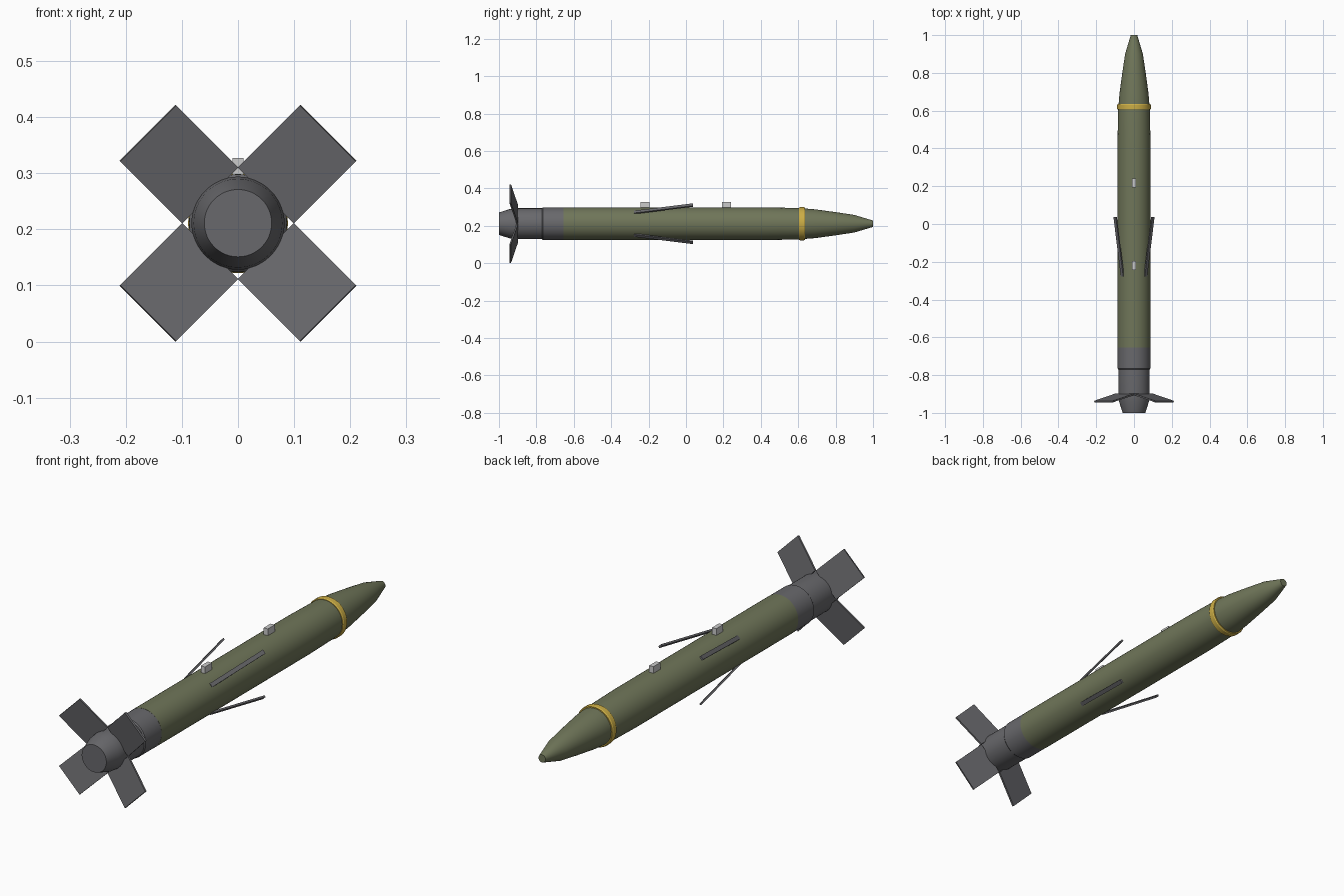
import bpy, bmesh, math
from mathutils import Matrix, Vector

if "Cube" in bpy.data.objects:
    bpy.data.objects.remove(bpy.data.objects["Cube"])

CZ = 0.211  # height of the long axis


def material(name, rgb):
    m = bpy.data.materials.new(name)
    m.diffuse_color = (*rgb, 1)
    m.use_nodes = True
    m.node_tree.nodes["Principled BSDF"].inputs["Base Color"].default_value = m.diffuse_color
    return m


green = material("olive", (0.16, 0.18, 0.10))
yellow = material("yellow", (0.60, 0.42, 0.06))
dark = material("dark_grey", (0.14, 0.14, 0.15))


def finish(name, bm, mat=None, smooth=False):
    bmesh.ops.recalc_face_normals(bm, faces=bm.faces)
    me = bpy.data.meshes.new(name)
    bm.to_mesh(me)
    bm.free()
    ob = bpy.data.objects.new(name, me)
    bpy.context.collection.objects.link(ob)
    ob.location.z = CZ
    if mat:
        me.materials.append(mat)
    if smooth:
        bpy.ops.object.select_all(action='DESELECT')
        ob.select_set(True)
        bpy.context.view_layer.objects.active = ob
        bpy.ops.object.shade_smooth_by_angle(angle=math.radians(30))
    return ob


def lathe(name, profile, mat, n=48, closed=False):
    """Revolve (y, radius) points around the y axis; open profiles get end caps."""
    bm = bmesh.new()
    rings = [[bm.verts.new((r * math.cos(2 * math.pi * i / n), y, r * math.sin(2 * math.pi * i / n)))
              for i in range(n)] for y, r in profile]
    pairs = list(zip(rings, rings[1:]))
    if closed:
        pairs.append((rings[-1], rings[0]))
    else:
        bm.faces.new(rings[0])
        bm.faces.new(rings[-1])
    for a, b in pairs:
        for i in range(n):
            j = (i + 1) % n
            bm.faces.new((a[i], a[j], b[j], b[i]))
    return finish(name, bm, mat, True)


def plate(name, start, end, width, thick, angle, mat):
    """Flat blade from (radius, y) start to end, turned around the body axis."""
    bm = bmesh.new()
    a, b = Vector((start[0], start[1], 0)), Vector((end[0], end[1], 0))
    d = (b - a).normalized()
    nrm = Vector((-d.y, d.x, 0))
    basis = Matrix((d, nrm, Vector((0, 0, 1)))).transposed().to_4x4()
    m = (Matrix.Rotation(-angle, 4, 'Y') @ Matrix.Translation((a + b) / 2) @ basis
         @ Matrix.Diagonal(((b - a).length, thick, width, 1)))
    bmesh.ops.create_cube(bm, size=1, matrix=m)
    return finish(name, bm, mat)


# Tail section, main casing with nose, and painted band
lathe("tail_section", [(-1, .06), (-.94, .079), (-.9, .083), (-.77, .083),
                       (-.765, .087), (-.655, .087)], dark)
lathe("main_body", [(-.655, .0875), (.42, .0875), (.60, .084), (.69, .077), (.80, .062),
                    (.90, .047), (.97, .026), (1, .017)], green)
lathe("nose_band", [(.605, .078), (.605, .086), (.61, .089), (.63, .089),
                    (.635, .086), (.635, .078)], yellow, closed=True)

# Four tail fins and four opened strakes on the diagonals
for i in range(4):
    ang = math.radians(45 + 90 * i)
    plate(f"tail_fin_{i}", (.071, -.902), (.227, -.94), .141, .008, ang, dark)
    plate(f"strake_{i}", (.086, -.277), (.141, .037), .018, .008, ang, dark)

# Two suspension lugs
for i, y in enumerate((-.22, .217)):
    bm = bmesh.new()
    bmesh.ops.create_cube(bm, size=1, matrix=Matrix.Translation((0, y, .097))
                          @ Matrix.Diagonal((.02, .048, .039, 1)))
    finish(f"suspension_lug_{i}", bm)
